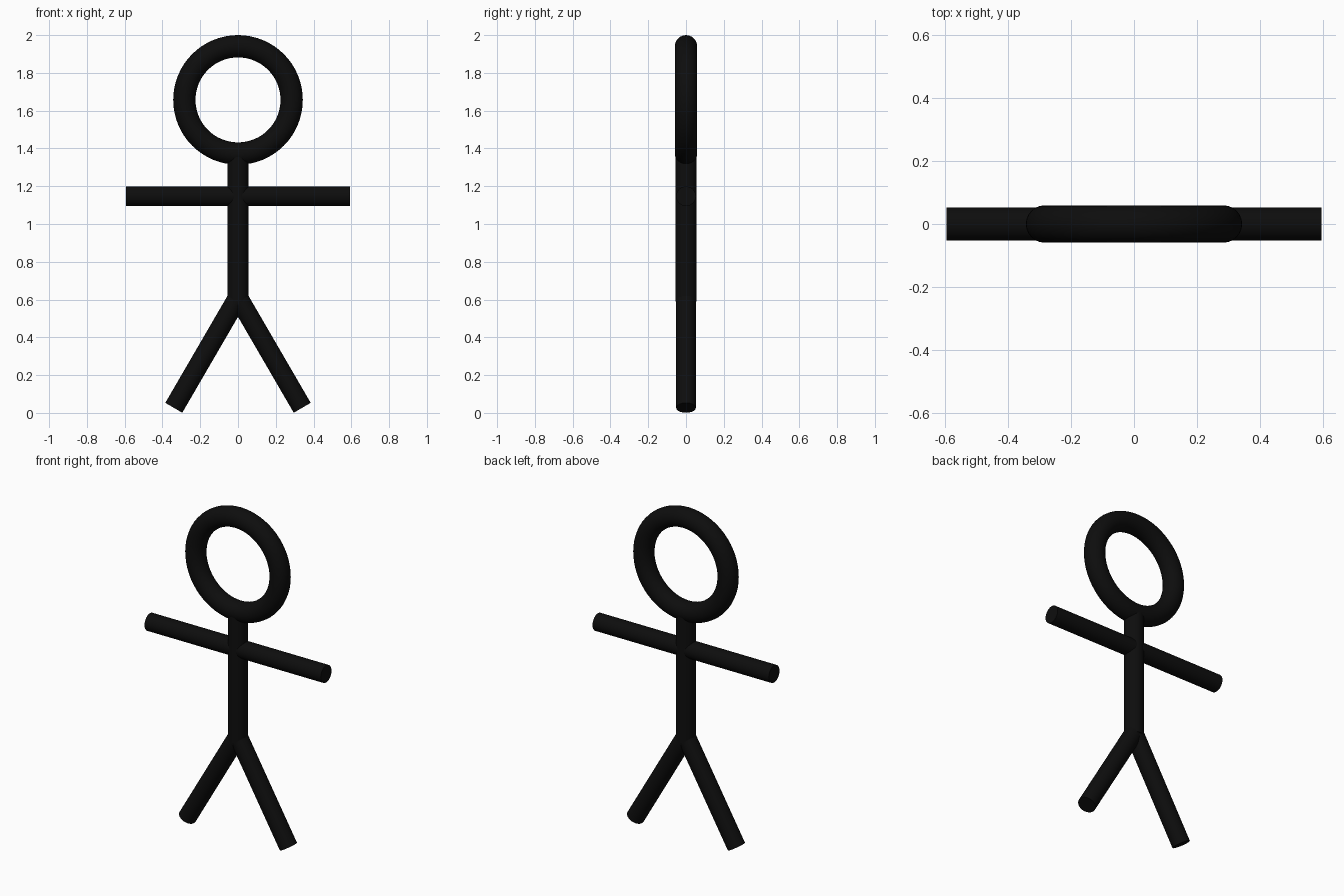
import bpy, math
from mathutils import Vector

if "Cube" in bpy.data.objects:
    bpy.data.objects.remove(bpy.data.objects["Cube"])

black = bpy.data.materials.new("black")
black.diffuse_color = (0.004, 0.004, 0.004, 1)
black.use_nodes = True
black.node_tree.nodes["Principled BSDF"].inputs["Base Color"].default_value = black.diffuse_color


def finish(name):
    ob = bpy.context.object
    ob.name = name
    ob.data.materials.append(black)
    bpy.ops.object.shade_smooth_by_angle(angle=math.radians(40))
    return ob


def rod(name, a, b, radius):
    a, b = Vector(a), Vector(b)
    d = b - a
    bpy.ops.mesh.primitive_cylinder_add(
        vertices=32, radius=radius, depth=d.length, location=(a + b) / 2,
        rotation=d.to_track_quat('Z', 'Y').to_euler())
    return finish(name)


# Ring head, standing upright and facing the front
bpy.ops.mesh.primitive_torus_add(
    major_radius=0.284, minor_radius=0.059, major_segments=64, minor_segments=24,
    location=(0, 0, 1.657), rotation=(math.pi / 2, 0, 0))
finish("head_ring")

# Torso and crossbar arms
rod("torso", (0, 0, 0.59), (0, 0, 1.36), 0.056)
rod("arms", (-0.594, 0, 1.147), (0.594, 0, 1.147), 0.052)

# Splayed legs
for side, name in ((-1, "left_leg"), (1, "right_leg")):
    rod(name, (side * 0.34, 0, 0.027), (0, 0, 0.612), 0.052)
